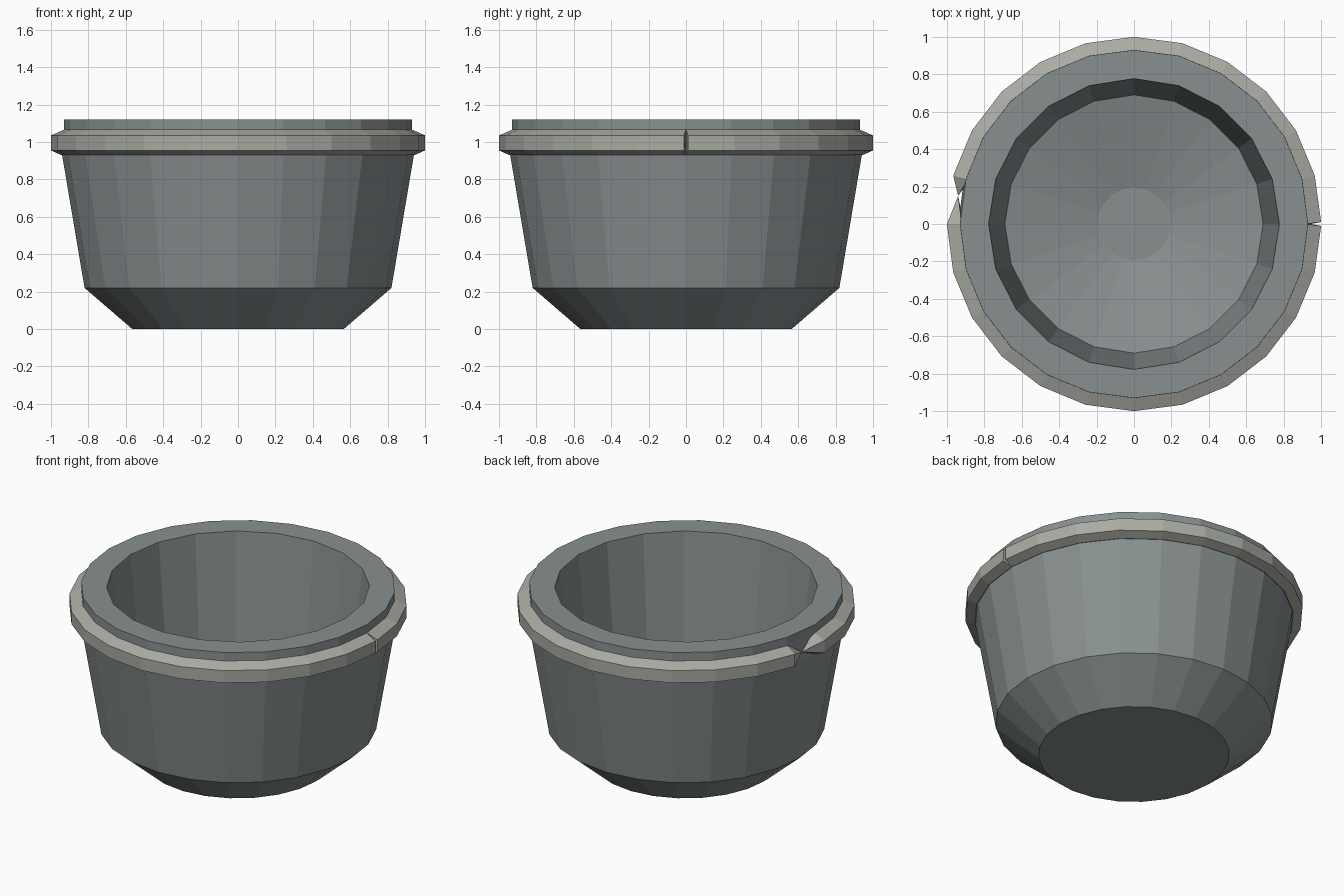
import bpy, bmesh
from math import radians, cos, sin
from mathutils import Vector

if "Cube" in bpy.data.objects:
    bpy.data.objects.remove(bpy.data.objects["Cube"])


def finish(name, bm, color):
    bmesh.ops.recalc_face_normals(bm, faces=bm.faces[:])
    me = bpy.data.meshes.new(name)
    bm.to_mesh(me)
    bm.free()
    ob = bpy.data.objects.new(name, me)
    bpy.context.collection.objects.link(ob)
    mat = bpy.data.materials.new(name + "_material")
    mat.diffuse_color = (*color, 1)
    mat.use_nodes = True
    mat.node_tree.nodes["Principled BSDF"].inputs["Base Color"].default_value = mat.diffuse_color
    me.materials.append(mat)
    return ob


def circle(bm, r, z, n):
    return [bm.verts.new((r * cos(radians(360 * i / n)), r * sin(radians(360 * i / n)), z))
            for i in range(n)]


def join(bm, a, b):
    n = len(a)
    for i in range(n):
        j = (i + 1) % n
        bm.faces.new((a[i], a[j], b[j], b[i]))


def lathe(bm, profile, n):
    loops = [circle(bm, r, z, n) for r, z in profile]
    for a, b in zip(loops, loops[1:]):
        join(bm, a, b)
    bm.faces.new(loops[0])  # closed floor
    return loops[-1]


# Bowl: 24-sided outside, 20-sided cavity, flat rim between them
bm = bmesh.new()
outer = lathe(bm, [(0.565, 0), (0.82, 0.22), (0.94, 0.93), (0.93, 1.07), (0.93, 1.12)], 24)
inner = lathe(bm, [(0.195, 0.12), (0.69, 0.25), (0.777, 1.12)], 20)
rim = set(outer + inner)
edges = [e for e in bm.edges if e.is_boundary and e.verts[0] in rim]
bmesh.ops.triangle_fill(bm, use_beauty=True, edges=edges, normal=(0, 0, 1))
finish("bowl", bm, (0.25, 0.28, 0.28))

# Broken collar: two arcs with a slit at +x and a gap with pointed ends at -x
PROFILE = [(0.92, 1.07), (1.0, 1.035), (1.0, 0.955), (0.945, 0.93), (0.91, 0.94)]
TIP = Vector((-0.94, 0.15, 1.0))


def collar_arc(bm, degrees, slit):
    rows = []
    for d in degrees:
        row = []
        for r, z in PROFILE:
            a = radians(d + (slit if d == 0 and r > 0.99 else 0))
            row.append(bm.verts.new((r * cos(a), r * sin(a), z)))
        rows.append(row)
    for a, b in zip(rows, rows[1:]):
        join(bm, a, b)
    bm.faces.new(rows[0])
    tip = bm.verts.new(TIP)
    last = rows[-1]
    for i in range(len(last)):
        bm.faces.new((last[i], last[(i + 1) % len(last)], tip))


bm = bmesh.new()
collar_arc(bm, range(0, 166, 15), 0.6)
collar_arc(bm, range(0, -181, -15), -0.6)
finish("collar", bm, (0.40, 0.41, 0.37))
